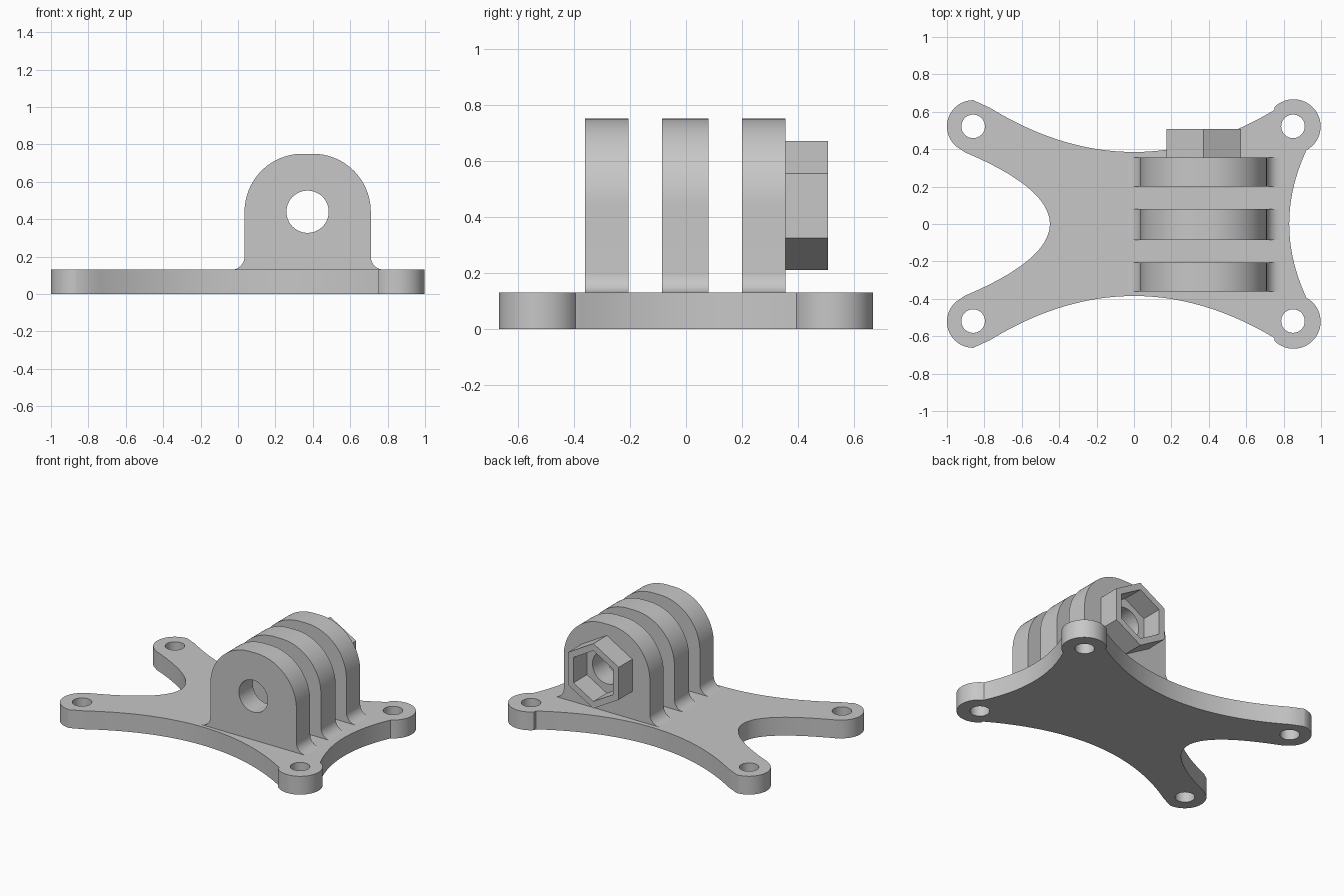
import bpy, bmesh
from math import sin, cos, radians

cube = bpy.data.objects.get("Cube")
if cube:
    bpy.data.objects.remove(cube, do_unlink=True)

grey = bpy.data.materials.new("grey_plastic")
grey.use_nodes = True
colour = (0.57, 0.57, 0.57, 1)
grey.diffuse_color = colour
grey.node_tree.nodes["Principled BSDF"].inputs["Base Color"].default_value = colour


def arc(cx, cy, r, start, end, n=24):
    angles = [radians(start + (end - start) * i / n) for i in range(n + 1)]
    return [(cx + r * cos(a), cy + r * sin(a)) for a in angles]


def span(a, b, n=32):
    return [a + (b - a) * i / n for i in range(n + 1)]


def extruded(name, loops, depth, location, upright=False):
    """Solid from an outline followed by hole loops, centred on its depth."""
    curve = bpy.data.curves.new(name, 'CURVE')
    curve.dimensions = '2D'
    curve.fill_mode = 'BOTH'
    curve.extrude = depth / 2
    for loop in loops:
        spline = curve.splines.new('POLY')
        spline.points.add(len(loop) - 1)
        for point, (x, y) in zip(spline.points, loop):
            point.co = (x, y, 0, 1)
        spline.use_cyclic_u = True
    ob = bpy.data.objects.new(name, curve)
    bpy.context.collection.objects.link(ob)
    ob.location = location
    if upright:
        ob.rotation_euler.x = radians(90)
    bpy.ops.object.select_all(action='DESELECT')
    ob.select_set(True)
    bpy.context.view_layer.objects.active = ob
    bpy.ops.object.convert(target='MESH')
    ob = bpy.context.view_layer.objects.active
    bm = bmesh.new()
    bm.from_mesh(ob.data)
    bmesh.ops.remove_doubles(bm, verts=bm.verts, dist=0.0005)
    bmesh.ops.recalc_face_normals(bm, faces=bm.faces)
    bm.to_mesh(ob.data)
    bm.free()
    ob.data.materials.clear()
    ob.data.materials.append(grey)
    bpy.ops.object.shade_smooth_by_angle(angle=radians(30))
    return ob


# Base plate: concave sides between four rounded feet, mirrored front to back
foot_y = 0.522
half = [(-0.45 - 0.47 * (y / 0.39) ** 2, y) for y in span(0, 0.385)]
half += arc(-0.86, foot_y, 0.14, 244, 90)
half += [(x, 0.385 + 0.23 * (x / 0.76) ** 2) for x in span(-0.77, 0.75, 48)]
half += arc(0.853, foot_y, 0.145, 134, -62)
half += [(0.83 + 0.09 * (y / 0.39) ** 2, y) for y in span(0.385, 0)]
outline = half + [(x, -y) for x, y in reversed(half[1:-1])]
holes = [arc(x, y, 0.063, 0, 350, 35) for x in (-0.86, 0.85) for y in (-foot_y + 0.003, foot_y)]
extruded("base_plate", [outline] + holes, 0.13, (0, 0, 0.065))

# Hinge lugs: round-topped tabs with filleted feet and a shared bolt hole
bolt_x, bolt_z = 0.372, 0.44
left, right, fillet, top_r = 0.035, 0.71, 0.07, 0.31
lug = [(left - fillet, 0.12)]
lug += arc(left - fillet, 0.13 + fillet, fillet, -90, 0, 10)
lug += arc(left + top_r, bolt_z, top_r, 180, 90)
lug += arc(right - top_r, bolt_z, top_r, 90, 0)
lug += arc(right + fillet, 0.13 + fillet, fillet, 180, 270, 10)
lug += [(right + fillet, 0.12)]
bolt_hole = arc(bolt_x, bolt_z, 0.113, 0, 352.5, 47)
for name, y0, y1 in (("front_lug", -0.36, -0.205), ("middle_lug", -0.085, 0.08), ("back_lug", 0.2, 0.355)):
    extruded(name, [lug, bolt_hole], y1 - y0, (0, (y0 + y1) / 2, 0), True)

# Nut holder: hexagonal collar on the back lug
collar = [arc(bolt_x, bolt_z, r, 30, 330, 5) for r in (0.23, 0.18)]
extruded("nut_holder", collar, 0.154, (0, 0.43, 0), True)
